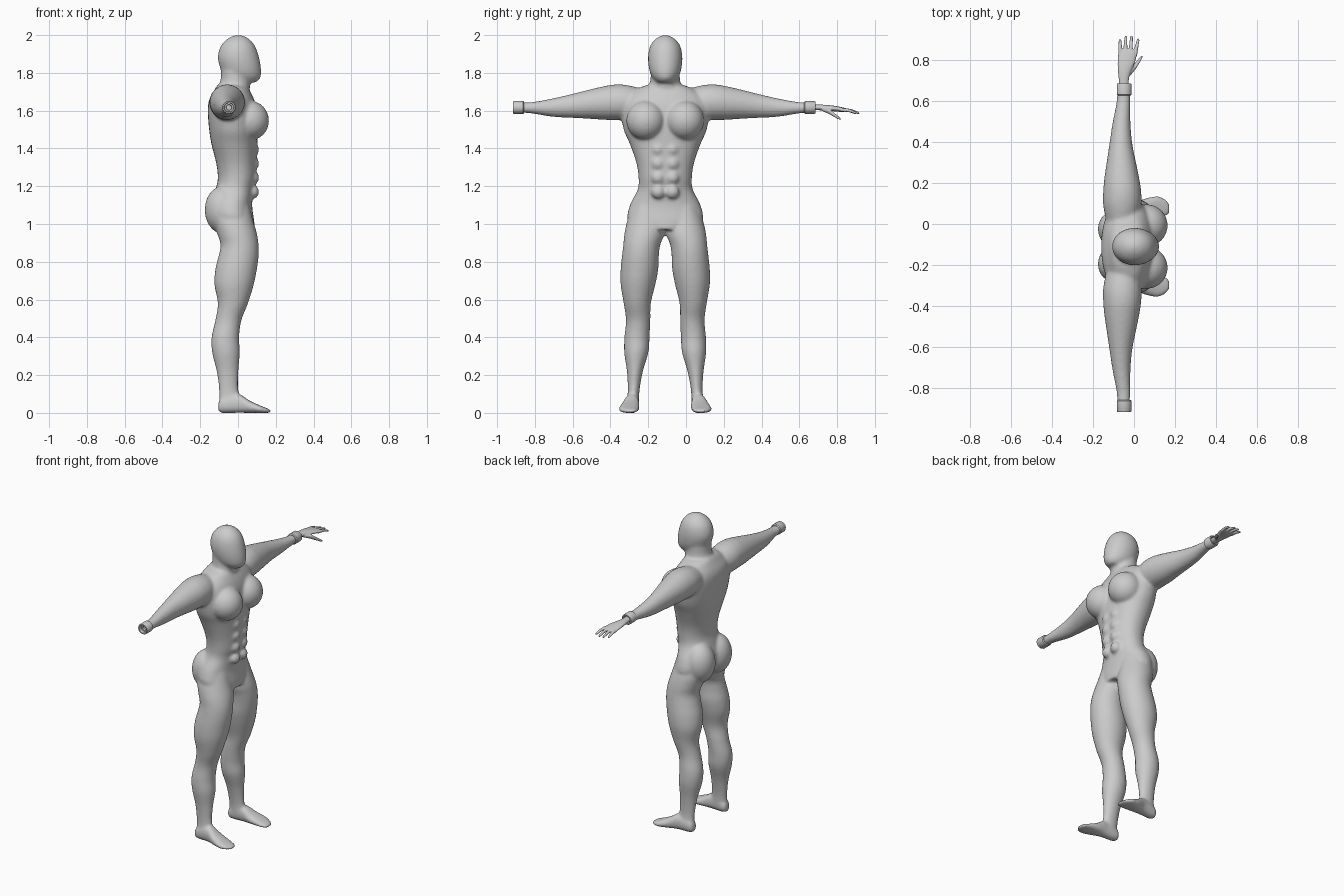
import bpy, bmesh, math
from mathutils import Matrix, Vector

CY = -0.11   # the body's own centre line; the one-sided hand shifts it off y = 0
SEG = 32


def curve(rings, n=5):
    """Catmull-Rom interpolation of a short list of rings."""
    pts = [Vector(r) for r in rings]
    pts = [2 * pts[0] - pts[1]] + pts + [2 * pts[-1] - pts[-2]]
    out = []
    for i in range(1, len(pts) - 2):
        a, b, c, d = pts[i - 1:i + 3]
        for k in range(n):
            t = k / n
            out.append(0.5 * (2 * b + (c - a) * t + (2 * a - 5 * b + 4 * c - d) * t * t
                              + (3 * b - a - 3 * c + d) * t ** 3))
    return out + [pts[-2]]


def loft(bm, rings, place, power=1.0):
    """Closed tube of ellipses; ring = (t, a0, a1, b0, b1), place maps (t, a, b) to space."""
    loops = []
    for t, a0, a1, b0, b1 in curve(rings):
        loop = []
        for k in range(SEG):
            w = 2 * math.pi * k / SEG
            c, s = math.cos(w), math.sin(w)
            c = math.copysign(abs(c) ** power, c)
            s = math.copysign(abs(s) ** power, s)
            loop.append(bm.verts.new(place(t, (a0 + a1) / 2 + c * (a1 - a0) / 2,
                                           (b0 + b1) / 2 + s * (b1 - b0) / 2)))
        loops.append(loop)
    for p, q in zip(loops, loops[1:]):
        for k in range(SEG):
            j = (k + 1) % SEG
            bm.faces.new((p[k], p[j], q[j], q[k]))
    bm.faces.new(loops[0])
    bm.faces.new(loops[-1])


def ball(bm, centre, radii, tilt=0.0):
    m = (Matrix.Translation(centre) @ Matrix.Rotation(tilt, 4, 'Y')
         @ Matrix.Diagonal((*radii, 1)))
    bmesh.ops.create_uvsphere(bm, u_segments=32, v_segments=20, radius=1, matrix=m)


def finish(bm, name, voxel=None, smooth=0):
    bmesh.ops.recalc_face_normals(bm, faces=bm.faces)
    me = bpy.data.meshes.new(name)
    bm.to_mesh(me)
    bm.free()
    ob = bpy.data.objects.new(name, me)
    bpy.context.collection.objects.link(ob)
    if voxel:
        r = ob.modifiers.new("fuse", 'REMESH')
        r.mode = 'VOXEL'
        r.voxel_size = voxel
        r.use_smooth_shade = True
        s = ob.modifiers.new("soften", 'SMOOTH')
        s.factor = 0.5
        s.iterations = smooth
    return ob


def upright(t, a, b):
    return (a, CY + b, t)


body = bmesh.new()

# torso
torso = [(.97, -.09, .09, .10), (1.02, -.13, .085, .195), (1.10, -.14, .075, .187),
         (1.18, -.12, .083, .147), (1.24, -.107, .096, .141), (1.32, -.115, .10, .152),
         (1.42, -.14, .103, .186), (1.50, -.153, .105, .22), (1.60, -.16, .10, .235),
         (1.66, -.152, .085, .22), (1.71, -.125, .06, .16), (1.735, -.11, .045, .10)]
loft(body, [(z, x0, x1, -w, w) for z, x0, x1, w in torso], upright, 0.92)

# neck
neck = [(1.66, -.13, .06, .11), (1.71, -.115, .062, .092), (1.76, -.093, .065, .079),
        (1.83, -.09, .06, .076)]
loft(body, [(z, x0, x1, -w, w) for z, x0, x1, w in neck], upright)

# head
head = [(1.75, -.03, .095, .045), (1.765, -.06, .113, .06), (1.79, -.08, .122, .076),
        (1.83, -.096, .121, .087), (1.88, -.107, .112, .091), (1.93, -.097, .096, .084),
        (1.965, -.074, .074, .066), (1.99, -.04, .042, .036), (2.0, -.01, .012, .01)]
loft(body, [(z, x0, x1, -w, w) for z, x0, x1, w in head], upright)

leg = [(1.10, -.10, .06, .02, .17), (1.02, -.125, .08, .004, .20), (.95, -.11, .10, .004, .216),
       (.89, -.092, .109, .026, .222), (.83, -.103, .109, .034, .229), (.76, -.12, .10, .037, .236),
       (.68, -.125, .084, .052, .236), (.58, -.107, .053, .076, .22), (.49, -.12, .018, .079, .208),
       (.40, -.14, .006, .083, .216), (.32, -.137, .01, .089, .217), (.22, -.113, .002, .118, .203),
       (.12, -.10, .002, .136, .198), (.05, -.10, .02, .138, .206)]
foot = [(-.105, .155, .19, .012, .05), (-.085, .14, .205, 0, .08), (0, .139, .215, 0, .10),
        (.06, .136, .236, 0, .066), (.12, .14, .246, 0, .038), (.16, .15, .225, 0, .022),
        (.174, .165, .205, .002, .015)]
arm = [(.10, -.13, .015, 1.56, 1.71), (.20, -.15, .035, 1.55, 1.735), (.27, -.15, .035, 1.55, 1.738),
       (.33, -.145, .026, 1.552, 1.728), (.40, -.135, .012, 1.557, 1.712),
       (.50, -.12, -.008, 1.562, 1.687), (.60, -.105, -.017, 1.568, 1.664),
       (.70, -.086, -.018, 1.584, 1.646), (.765, -.08, -.02, 1.59, 1.643)]

for s in (-1, 1):
    # legs, feet and arms
    loft(body, leg, lambda t, a, b: (a, CY + s * b, t))
    loft(body, foot, lambda t, a, b: (t, CY + s * a, b), 0.85)
    loft(body, arm, lambda t, a, b: (a, CY + s * t, b))
    # chest, buttock and abdominal muscles
    ball(body, (.062, CY + s * .103, 1.548), (.102, .103, .105), -.15)
    ball(body, (-.083, CY + s * .085, 1.075), (.093, .095, .125))
    for z in (1.17, 1.245, 1.32, 1.395):
        ball(body, (.082, CY + s * .038, z), (.029, .036, .036))

finish(body, "body", 0.009, 6)

# hand (one side only): palm, four fingers, thumb
hand = bmesh.new()


def along_y(t, a, b):
    return (a, t, b)


loft(hand, [(.66, -.072, -.026, 1.602, 1.632), (.71, -.075, -.024, 1.602, 1.632),
            (.75, -.079, -.012, 1.60, 1.63), (.79, -.08, .006, 1.596, 1.625),
            (.83, -.077, .014, 1.593, 1.617), (.85, -.068, .006, 1.597, 1.612)], along_y)
for base, tip, end in ((-.067, -.068, .902), (-.042, -.04, .918), (-.018, -.012, .919), (.005, .02, .905)):
    mid = (base + tip) / 2
    loft(hand, [(.82, base - .01, base + .01, 1.595, 1.614),
                ((.82 + end) / 2, mid - .009, mid + .009, 1.592, 1.61),
                (end - .008, tip - .007, tip + .007, 1.582, 1.595),
                (end, tip - .003, tip + .003, 1.585, 1.591)], along_y)
loft(hand, [(.72, -.05, -.02, 1.598, 1.62), (.755, -.025, .008, 1.583, 1.612),
            (.785, .005, .027, 1.566, 1.588), (.81, .026, .041, 1.553, 1.568),
            (.82, .034, .042, 1.551, 1.558)], along_y)
finish(hand, "hand", 0.004, 3)

# wrist cuffs: turned rings, the empty one showing a stepped socket
profile = [(.74, .030), (.745, .036), (.795, .036), (.80, .033), (.80, .026), (.78, .024),
           (.78, .016), (.77, .014), (.77, .001)]
for s, name, shift in ((1, "cuff_with_hand", -.005), (-1, "empty_cuff", .007)):
    bm = bmesh.new()
    loops = []
    for d, r in profile:
        loops.append([bm.verts.new((-.048 + r * math.cos(2 * math.pi * k / SEG),
                                    CY + s * (d + shift),
                                    1.617 + .95 * r * math.sin(2 * math.pi * k / SEG)))
                      for k in range(SEG)])
    for p, q in zip(loops, loops[1:]):
        for k in range(SEG):
            j = (k + 1) % SEG
            bm.faces.new((p[k], p[j], q[j], q[k]))
    bm.faces.new(loops[0])
    bm.faces.new(loops[-1])
    cuff = finish(bm, name)
    bpy.ops.object.select_all(action='DESELECT')
    cuff.select_set(True)
    bpy.context.view_layer.objects.active = cuff
    bpy.ops.object.shade_smooth_by_angle(angle=math.radians(35))
